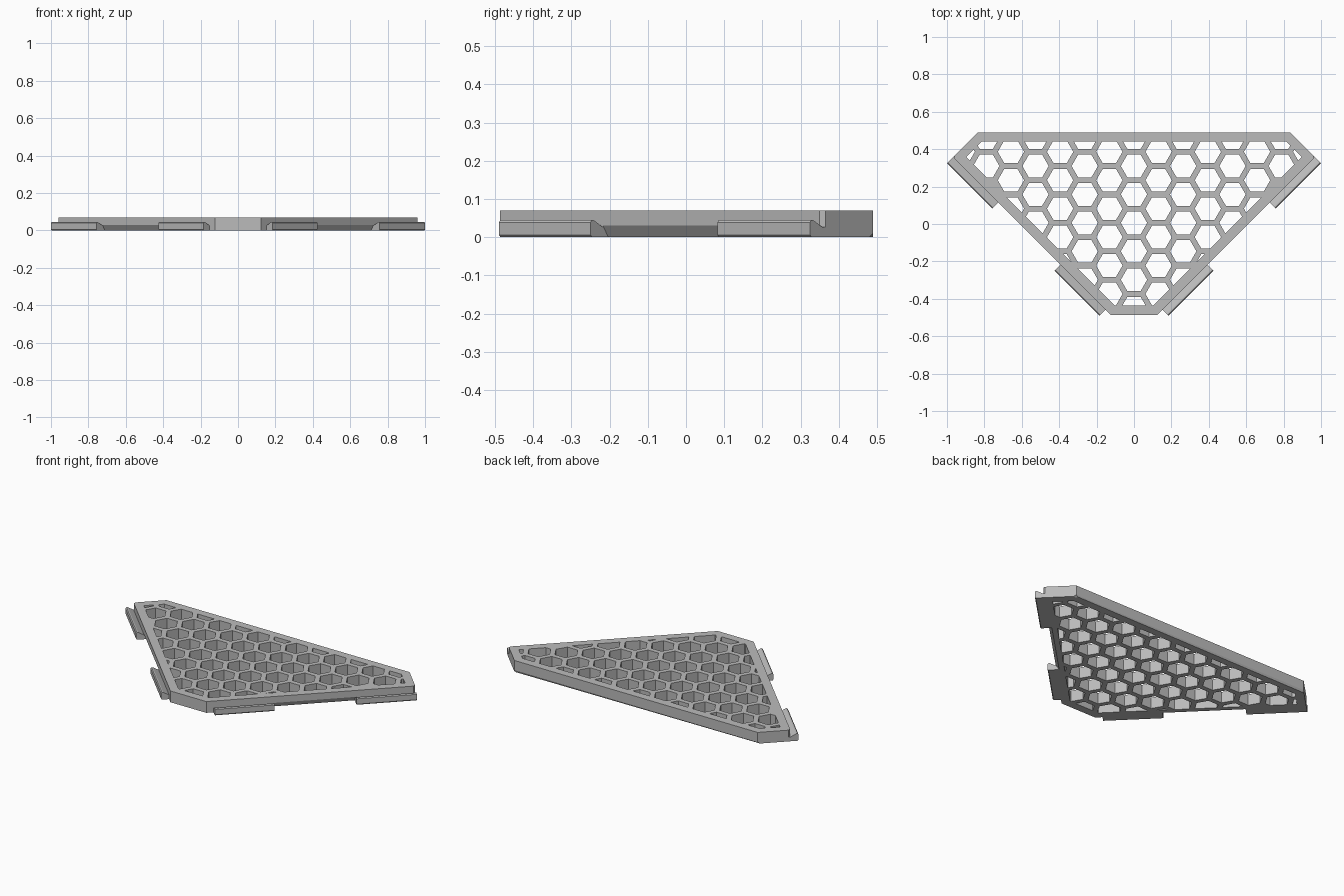
import bpy, bmesh, math
from mathutils import Vector

cube = bpy.data.objects.get("Cube")
if cube:
    bpy.data.objects.remove(cube, do_unlink=True)

HEIGHT = 0.07      # plate thickness
EDGE = 0.61        # slanted sides lie on |x| - y = EDGE
FRONT, BACK = -0.487, 0.49
CORNER = 1.325     # back corners are cut along |x| + y = CORNER
RIM = 0.05         # solid border around the honeycomb
PITCH = 0.152      # distance between cell centres
RIB = 0.03         # wall between cells
ROOT2 = math.sqrt(2)

grey = bpy.data.materials.new("plain_grey")
grey.use_nodes = True
colour = (0.5, 0.5, 0.5, 1)
grey.diffuse_color = colour
grey.node_tree.nodes["Principled BSDF"].inputs["Base Color"].default_value = colour


def clip(poly, normal, offset):
    """Keep the part of a polygon where normal . p <= offset."""
    out = []
    for i, b in enumerate(poly):
        a = poly[i - 1]
        da, db = normal.dot(a) - offset, normal.dot(b) - offset
        if da * db < 0:
            out.append(a.lerp(b, da / (da - db)))
        if db <= 0:
            out.append(b)
    return out


def area(poly):
    return abs(sum(poly[i - 1].cross(p) for i, p in enumerate(poly))) / 2


def edge_bar(name, profile, start, end, side):
    """Extrude a (distance out, height) profile along a slanted side."""
    bm = bmesh.new()
    rings = []
    for t in (start, end):
        ring = []
        for d, z in profile:
            reach = EDGE + d * ROOT2
            ring.append(bm.verts.new((side * (t + reach) / 2, (t - reach) / 2, z)))
        rings.append(ring)
        bm.faces.new(ring)
    for i in range(len(profile)):
        bm.faces.new((rings[0][i - 1], rings[0][i], rings[1][i], rings[1][i - 1]))
    bmesh.ops.recalc_face_normals(bm, faces=bm.faces)
    mesh = bpy.data.meshes.new(name)
    bm.to_mesh(mesh)
    bm.free()
    obj = bpy.data.objects.new(name, mesh)
    mesh.materials.append(grey)
    bpy.context.collection.objects.link(obj)
    return obj


# Plate outline, mirrored about the centre line
half = [Vector(p) for p in ((EDGE + FRONT, FRONT), (0.96, 0.96 - EDGE),
                            (0.96, CORNER - 0.96), (CORNER - BACK, BACK))]
outline = half + [Vector((-p.x, p.y)) for p in reversed(half)]

# Lines bounding the honeycomb area
limits = [(Vector((0, 1)), BACK - RIM), (Vector((0, -1)), -FRONT - RIM)]
for s in (-1, 1):
    limits.append((Vector((s, -1)) / ROOT2, EDGE / ROOT2 - RIM))
    limits.append((Vector((s, 1)) / ROOT2, CORNER / ROOT2 - RIM))

# Honeycomb cells trimmed to the border
radius = (PITCH - RIB) / math.sqrt(3)
cells = []
for col in range(-8, 9):
    for row in range(-2, 7):
        centre = Vector((col * PITCH * math.sqrt(3) / 2,
                         -0.298 + PITCH * (row + (col % 2) / 2)))
        cell = [centre + radius * Vector((math.cos(k * math.pi / 3), math.sin(k * math.pi / 3)))
                for k in range(6)]
        for normal, offset in limits:
            cell = clip(cell, normal, offset)
        if len(cell) > 2 and area(cell) > 0.0004:
            cells.append(cell)

# Plate: filled outline with cell holes, extruded to thickness
curve = bpy.data.curves.new("plate_outline", "CURVE")
curve.dimensions = "2D"
curve.fill_mode = "BOTH"
curve.extrude = HEIGHT / 2
for loop in [outline] + cells:
    spline = curve.splines.new("POLY")
    spline.points.add(len(loop) - 1)
    for point, p in zip(spline.points, loop):
        point.co = (p.x, p.y, 0, 1)
    spline.use_cyclic_u = True
source = bpy.data.objects.new("plate_outline", curve)
bpy.context.collection.objects.link(source)
bpy.context.view_layer.update()
mesh = bpy.data.meshes.new_from_object(
    source.evaluated_get(bpy.context.evaluated_depsgraph_get()))
bpy.data.objects.remove(source, do_unlink=True)

bm = bmesh.new()
bm.from_mesh(mesh)
bmesh.ops.remove_doubles(bm, verts=bm.verts, dist=0.00005)
bmesh.ops.translate(bm, verts=bm.verts, vec=(0, 0, HEIGHT / 2))
bmesh.ops.recalc_face_normals(bm, faces=bm.faces)
# Small bevel under the back edge
back_edge = [e for e in bm.edges
             if all(v.co.z < 0.001 and v.co.y > BACK - 0.001 for v in e.verts)]
bmesh.ops.bevel(bm, geom=back_edge, offset=0.01, segments=1, affect="EDGES")
for f in bm.faces:
    f.smooth = False
bm.to_mesh(mesh)
bm.free()
mesh.name = "honeycomb_plate"
mesh.materials.clear()
mesh.materials.append(grey)
plate = bpy.data.objects.new("honeycomb_plate", mesh)
bpy.context.collection.objects.link(plate)

# Hooked clips and the undercut between them, on both slanted sides
clip_profile = [(-0.015, 0), (0.041, 0), (0.046, 0.006), (0.046, 0.039),
                (0.041, 0.045), (0.033, 0.044), (0, 0.026), (-0.015, 0.026)]
undercut_profile = [(-0.023, -0.005), (0.02, -0.005), (0.02, 0.03), (0, 0.03)]
for side, label in ((1, "left"), (-1, "right")):
    edge_bar("front_clip_" + label, clip_profile, -0.305, 0.175, side)
    edge_bar("back_clip_" + label, clip_profile, 0.84, CORNER, side)
    cutter = edge_bar("undercut_cutter_" + label, undercut_profile, 0.175, 0.84, side)
    cutter.hide_render = True
    cutter.hide_viewport = True
    cutter.display_type = "WIRE"
    cut = plate.modifiers.new("undercut_" + label, "BOOLEAN")
    cut.operation = "DIFFERENCE"
    cut.solver = "EXACT"
    cut.object = cutter
